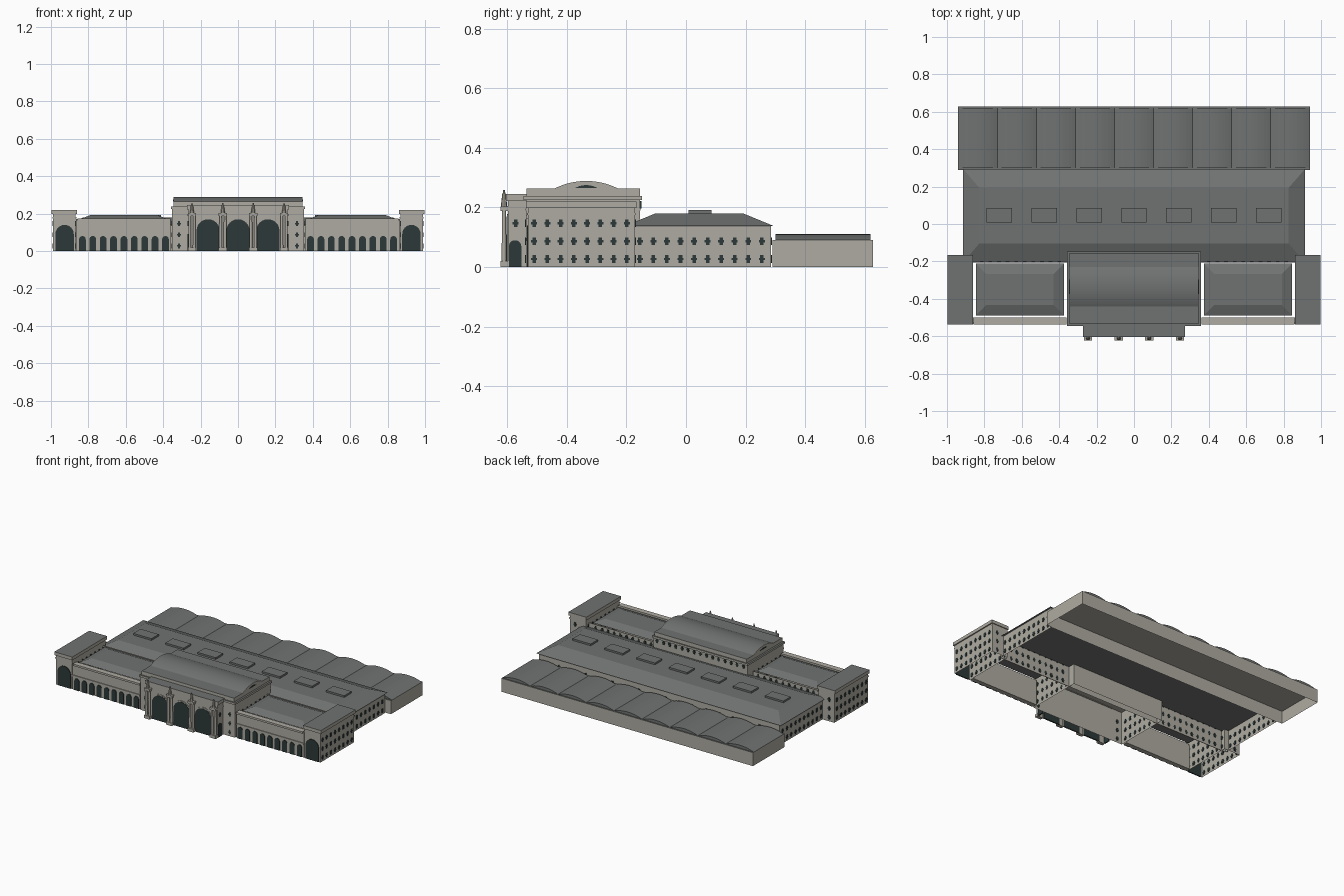
import bpy, bmesh, math
from mathutils import Vector

cube = bpy.data.objects.get("Cube")
if cube:
    bpy.data.objects.remove(cube, do_unlink=True)


def material(name, color):
    m = bpy.data.materials.new(name)
    m.use_nodes = True
    m.diffuse_color = (*color, 1)
    m.node_tree.nodes["Principled BSDF"].inputs["Base Color"].default_value = (*color, 1)
    return m


STONE = material("pale stone", (0.43, 0.41, 0.36))
ROOF = material("grey roof", (0.16, 0.17, 0.165))
DARK = material("dark glass", (0.025, 0.04, 0.04))


def finish(name, bm, mat, top=None):
    """Turn a bmesh into an object; upward faces may take a second material."""
    bmesh.ops.recalc_face_normals(bm, faces=bm.faces[:])
    me = bpy.data.meshes.new(name)
    me.materials.append(mat)
    if top:
        me.materials.append(top)
        bm.normal_update()
        for f in bm.faces:
            f.material_index = int(f.normal.z > 0.9)
    bm.to_mesh(me)
    bm.free()
    ob = bpy.data.objects.new(name, me)
    bpy.context.collection.objects.link(ob)
    return ob


def add_box(bm, x, y, z, inset=(0, 0), skip=()):
    """Box between ranges; inset shrinks the top, skip drops bottom or top."""
    rings = []
    for h, (a, b) in zip(z, ((0, 0), inset)):
        pts = [(x[0] + a, y[0] + b), (x[1] - a, y[0] + b), (x[1] - a, y[1] - b), (x[0] + a, y[1] - b)]
        rings.append([bm.verts.new((*p, h)) for p in pts])
    low, high = rings
    for i in range(4):
        j = (i + 1) % 4
        bm.faces.new((low[i], low[j], high[j], high[i]))
    if "bottom" not in skip:
        bm.faces.new(low[::-1])
    if "top" not in skip:
        bm.faces.new(high)


def box(name, x, y, z, mat=STONE, top=None, inset=(0, 0), skip=()):
    bm = bmesh.new()
    add_box(bm, sorted(x), y, z, inset, skip)
    return finish(name, bm, mat, top)


def walls(name, x, y, height):
    return box(name, x, y, (0, height), skip=("bottom", "top"))


def prism(name, profile, axis, start, end, mat, skip_caps=False):
    """Sweep a (u, z) profile along x or y."""
    bm = bmesh.new()
    place = (lambda u, z, d: (d, u, z)) if axis == "x" else (lambda u, z, d: (u, d, z))
    a = [bm.verts.new(place(u, z, start)) for u, z in profile]
    b = [bm.verts.new(place(u, z, end)) for u, z in profile]
    for i in range(len(a)):
        j = (i + 1) % len(a)
        bm.faces.new((a[i], a[j], b[j], b[i]))
    bm.faces.new(a[::-1])
    bm.faces.new(b)
    return finish(name, bm, mat)


def arch_profile(center, width, top, steps=12):
    r = width / 2
    curve = [(center + r * math.cos(math.pi * i / steps), top - r + r * math.sin(math.pi * i / steps))
             for i in range(steps + 1)]
    return [(center + r, 0)] + curve + [(center - r, 0)]


def arch(name, axis, center, width, top, plane, mat=DARK, depth=0.004):
    prism(name, arch_profile(center, width, top), axis, plane - depth, plane + depth, mat)


def vault_profile(center, half, base, rise, steps=12):
    r = (half * half + rise * rise) / (2 * rise)
    pts = []
    for i in range(steps + 1):
        u = half * (2 * i / steps - 1)
        pts.append((center + u, base + rise - r + math.sqrt(r * r - u * u)))
    return pts


def windows(name, axis, plane, along, rows):
    """Cross-shaped glass plates set through a wall."""
    bm = bmesh.new()
    d = (plane - 0.004, plane + 0.004)
    for u in along:
        for h in rows:
            for w, t in ((0.006, 0.013), (0.01, 0.004)):
                span, z = (u - w, u + w), (h - t, h + t)
                add_box(bm, *((d, span) if axis == "x" else (span, d)), z)
    finish(name, bm, DARK)


def steps(start, pitch, count):
    return [start + pitch * i for i in range(count)]


LOWER = (0.027, 0.087)
ROWS = LOWER + (0.147,)

# Rear hall with a row of shallow vaults
walls("rear_hall_walls", (-0.94, 0.94), (0.29, 0.628), 0.09)
box("rear_hall_deck", (-0.94, 0.94), (0.29, 0.628), (0.086, 0.091), STONE, ROOF)
bay = 1.88 / 9
for i in range(9):
    c = -0.94 + bay * (i + 0.5)
    prism("rear_hall_vault", vault_profile(c, bay / 2, 0.091, 0.02), "y", 0.3, 0.62, ROOF)

# Middle concourse with hipped roof and skylights
walls("concourse_walls", (-0.9, 0.9), (-0.2, 0.285), 0.138)
box("concourse_roof", (-0.914, 0.914), (-0.205, 0.294), (0.138, 0.18), ROOF, inset=(0.088, 0.102))
for x in steps(-0.72, 0.24, 7):
    box("skylight", (x - 0.068, x + 0.068), (0.008, 0.086), (0.175, 0.192), ROOF)
for s in (-1, 1):
    windows("concourse_side_windows", "x", s * 0.9, steps(-0.155, 0.0455, 10), LOWER)
windows("concourse_back_windows", "y", 0.285, steps(-0.85, 0.1, 18), LOWER)

for s in (-1, 1):
    # Arcaded wings with a roof set just inside the walls
    box("wing_front_wall", (s * 0.36, s * 0.865), (-0.53, -0.5), (0, 0.165))
    box("wing_cornice", (s * 0.36, s * 0.858), (-0.537, -0.5), (0.162, 0.175))
    box("wing_band", (s * 0.36, s * 0.865), (-0.535, -0.5), (0.088, 0.098))
    box("wing_back_wall", (s * 0.36, s * 0.865), (-0.204, -0.2), (0, 0.17))
    box("wing_roof", (s * 0.375, s * 0.845), (-0.488, -0.212), (0.17, 0.192), ROOF, inset=(0.055, 0.055))
    for x in steps(0.388, 0.0555, 9):
        arch("wing_arch", "y", s * x, 0.036, 0.08, -0.53)
    windows("wing_back_windows", "y", -0.202, [s * x for x in steps(0.4, 0.046, 10)], ROWS)

    # End pavilions
    walls("pavilion_walls", (s * 0.868, s * 0.988), (-0.53, -0.172), 0.205)
    box("pavilion_frieze", (s * 0.864, s * 0.992), (-0.534, -0.169), (0.175, 0.182), skip=("bottom", "top"))
    box("pavilion_cornice", (s * 0.862, s * 0.996), (-0.538, -0.166), (0.198, 0.22), STONE, ROOF)
    arch("pavilion_arch", "y", s * 0.927, 0.098, 0.14, -0.53)
    for x in (0.868, 0.988):
        windows("pavilion_windows", "x", s * x, steps(-0.51, 0.0445, 8), ROWS)
    windows("pavilion_back_windows", "y", -0.172, [s * 0.95], ROWS)

# Central hall: walls, cornice, attic and barrel roof
walls("central_walls", (-0.35, 0.35), (-0.535, -0.155), 0.21)
box("central_frieze", (-0.354, 0.354), (-0.539, -0.152), (0.19, 0.197), skip=("bottom", "top"))
box("central_cornice", (-0.358, 0.358), (-0.545, -0.147), (0.225, 0.238), STONE, ROOF)
walls("central_upper_walls", (-0.352, 0.352), (-0.537, -0.154), 0.228)
box("central_attic", (-0.345, 0.345), (-0.535, -0.155), (0.237, 0.264), STONE, ROOF)
prism("barrel_roof", vault_profile(-0.335, 0.106, 0.264, 0.025, 16), "x", -0.342, 0.342, ROOF)
for s in (-1, 1):
    prism("gable_end", vault_profile(-0.335, 0.106, 0.264, 0.025, 16), "x", s * 0.342, s * 0.345, STONE)
    prism("gable_window", vault_profile(-0.335, 0.038, 0.265, 0.01), "x", s * 0.344, s * 0.347, DARK)
    windows("central_front_windows", "y", -0.536, [s * 0.315], ROWS)
    windows("central_side_windows", "x", s * 0.351, steps(-0.5, 0.046, 7), ROWS)
windows("central_back_windows", "y", -0.154, steps(-0.322, 0.046, 15), (0.209,))

# Entrance portico with three great arches
walls("portico_walls", (-0.265, 0.265), (-0.598, -0.535), 0.225)
box("portico_frieze", (-0.269, 0.269), (-0.602, -0.535), (0.188, 0.198), skip=("bottom", "top"))
box("portico_cornice", (-0.273, 0.273), (-0.604, -0.53), (0.222, 0.245), STONE, ROOF)
for x in (-0.16, 0, 0.16):
    arch("great_arch_surround", "y", x, 0.136, 0.178, -0.598, STONE, 0.003)
    arch("great_arch", "y", x, 0.124, 0.17, -0.598, DARK, 0.0045)
for s in (-1, 1):
    arch("portico_side_arch", "x", -0.574, 0.042, 0.09, s * 0.265)
    windows("portico_side_window", "x", s * 0.265, [-0.572], (0.147,))


def turned(name, x, y, z0, z1, r0, r1, sides=12):
    bm = bmesh.new()
    bmesh.ops.create_cone(bm, cap_ends=True, segments=sides, radius1=r0, radius2=r1, depth=z1 - z0)
    bmesh.ops.translate(bm, verts=bm.verts[:], vec=Vector((x, y, (z0 + z1) / 2)))
    return finish(name, bm, STONE)


# Paired columns carrying statues
for x in (-0.246, -0.081, 0.081, 0.246):
    box("column_pedestal", (x - 0.022, x + 0.022), (-0.622, -0.598), (0, 0.02))
    box("column_entablature", (x - 0.022, x + 0.022), (-0.622, -0.598), (0.188, 0.203))
    for dx in (-0.012, 0.012):
        turned("column", x + dx, -0.611, 0.02, 0.188, 0.008, 0.007)
    turned("statue_body", x, -0.611, 0.203, 0.245, 0.011, 0.006, 8)
    turned("statue_head", x, -0.611, 0.243, 0.258, 0.005, 0.003, 8)
